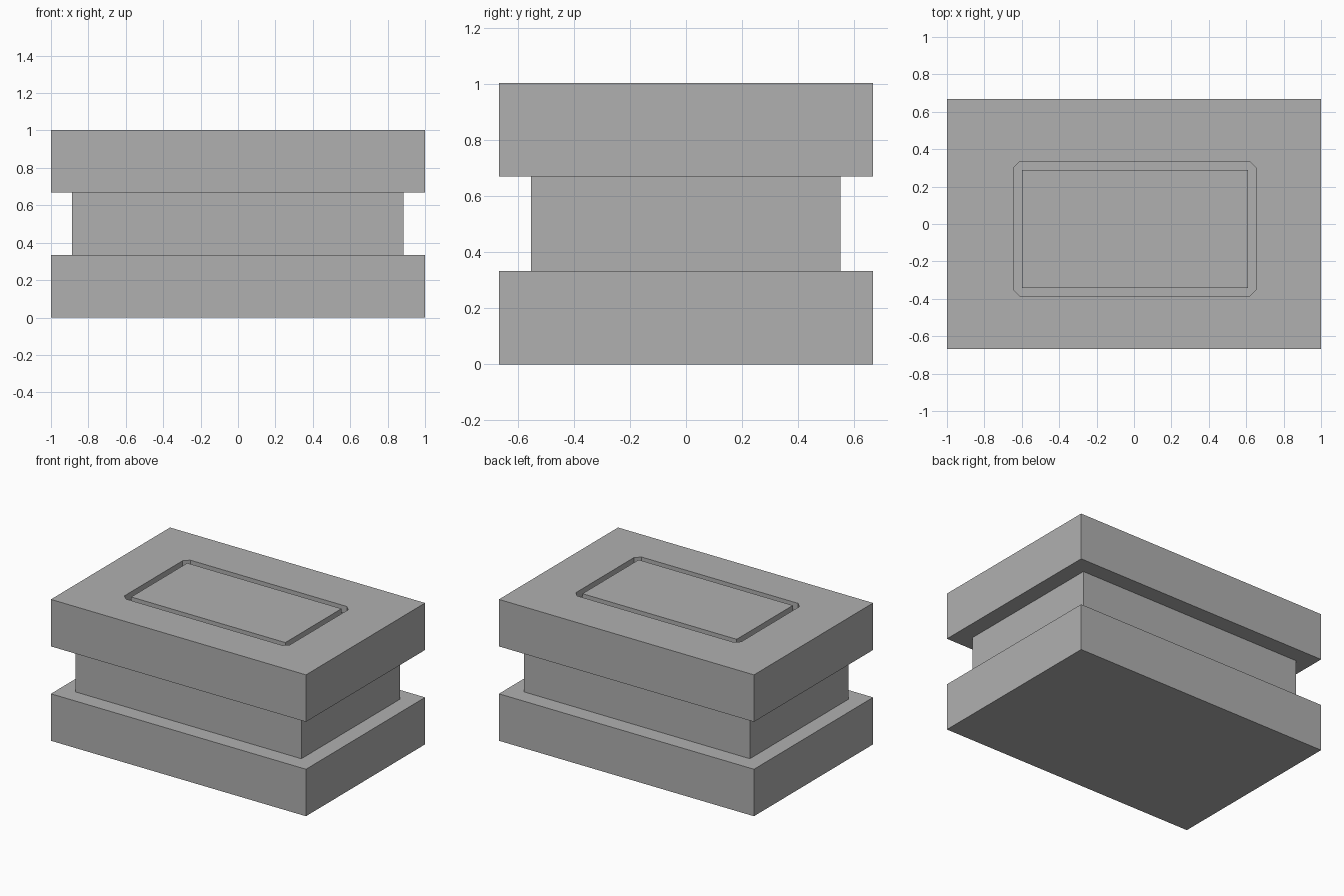
import bpy
import bmesh

if "Cube" in bpy.data.objects:
    bpy.data.objects.remove(bpy.data.objects["Cube"])

grey = bpy.data.materials.new("dark_grey")
grey.diffuse_color = (0.435, 0.435, 0.435, 1.0)
grey.use_nodes = True
grey.node_tree.nodes["Principled BSDF"].inputs["Base Color"].default_value = grey.diffuse_color


def block(name, x, y, z, chamfer=0.0):
    """Box from (min, max) ranges, optionally with chamfered vertical edges."""
    bm = bmesh.new()
    bmesh.ops.create_cube(bm, size=1)
    for v in bm.verts:
        for i, (lo, hi) in enumerate((x, y, z)):
            v.co[i] = hi if v.co[i] > 0 else lo
    if chamfer:
        upright = [e for e in bm.edges
                   if abs(e.verts[0].co.z - e.verts[1].co.z) > 1e-4]
        bmesh.ops.bevel(bm, geom=upright, offset=chamfer, segments=1,
                        affect='EDGES')
    bmesh.ops.recalc_face_normals(bm, faces=bm.faces)
    mesh = bpy.data.meshes.new(name)
    bm.to_mesh(mesh)
    bm.free()
    mesh.materials.append(grey)
    obj = bpy.data.objects.new(name, mesh)
    bpy.context.collection.objects.link(obj)
    return obj


X, Y = (-1.0, 1.0), (-0.667, 0.667)
FLOOR = 0.95

# Two slabs with a narrower neck between them
block("lower_slab", X, Y, (0.0, 0.333))
block("neck", (-0.887, 0.884), (-0.553, 0.551), (0.333, 0.669))
upper = block("upper_slab", X, Y, (0.669, 1.002))

# Chamfered recess in the top
cutter = block("recess_cutter", (-0.644, 0.654), (-0.386, 0.335),
               (FLOOR, 1.2), chamfer=0.035)
cut = upper.modifiers.new("recess", 'BOOLEAN')
cut.operation = 'DIFFERENCE'
cut.solver = 'EXACT'
cut.object = cutter
cutter.hide_render = True
cutter.hide_set(True)

# Flush panel that leaves a narrow groove around it
block("top_panel", (-0.599, 0.61), (-0.341, 0.288), (FLOOR, 1.002))
